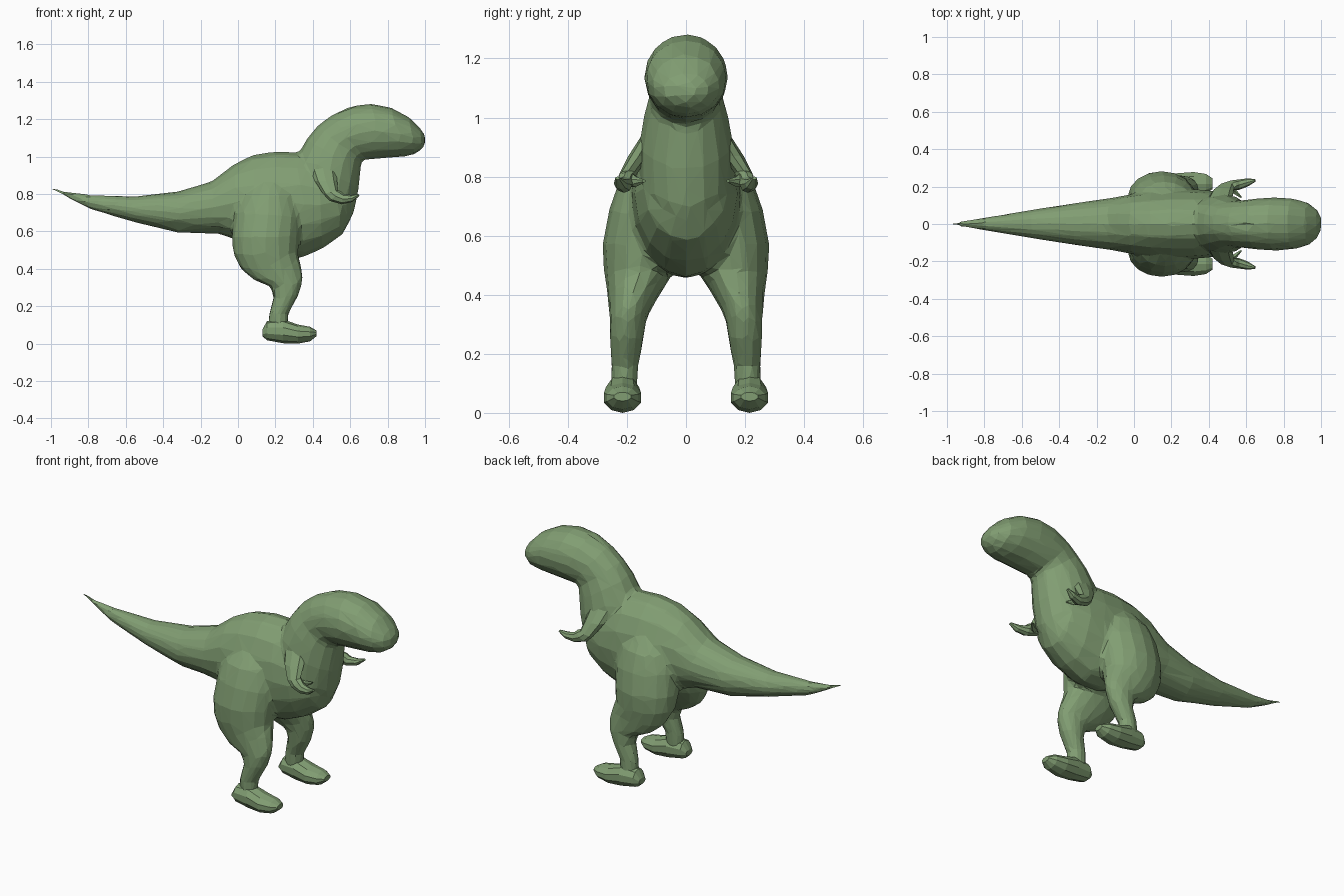
import bpy, bmesh, math
from mathutils import Vector

skin = bpy.data.materials.new("green_skin")
skin.diffuse_color = (0.22, 0.34, 0.17, 1)


def loft(bm, rings, sides=16, sign=1):
    """Skin oval rings. Ring: (x, z) of one edge, (x, z) of the opposite edge, half width, y centre."""
    loops = []
    for ax, az, bx, bz, w, y in rings:
        a, b = Vector((ax, y * sign, az)), Vector((bx, y * sign, bz))
        mid, up, side = (a + b) / 2, (a - b) / 2, Vector((0, w, 0))
        angles = [2 * math.pi * i / sides for i in range(sides)]
        loops.append([bm.verts.new(mid + up * math.cos(t) + side * math.sin(t)) for t in angles])
    faces = [bm.faces.new(loops[0]), bm.faces.new(loops[-1])]
    for p, q in zip(loops, loops[1:]):
        for i in range(sides):
            j = (i + 1) % sides
            faces.append(bm.faces.new((p[i], p[j], q[j], q[i])))
    bmesh.ops.recalc_face_normals(bm, faces=faces)


def finish(bm, name):
    mesh = bpy.data.meshes.new(name)
    bm.to_mesh(mesh)
    bm.free()
    mesh.materials.append(skin)
    obj = bpy.data.objects.new(name, mesh)
    bpy.context.collection.objects.link(obj)
    return obj


# Tail and torso, from tail tip to chest
torso = [
    (-1.01, .842, -1.01, .832, .005, 0), (-.93, .815, -.92, .783, .016, 0),
    (-.80, .797, -.79, .718, .035, 0), (-.55, .787, -.55, .648, .076, 0),
    (-.32, .814, -.32, .593, .112, 0), (-.14, .867, -.10, .587, .14, 0),
    (-.02, .96, 0, .55, .16, 0), (.08, 1.008, .10, .49, .175, 0),
    (.20, 1.028, .22, .455, .185, 0), (.33, 1.022, .34, .46, .185, 0),
    (.43, .98, .45, .507, .175, 0), (.52, .93, .56, .585, .14, 0),
    (.58, .86, .61, .68, .07, 0)]

# Neck and head, from chest to snout
head = [
    (.28, .90, .56, .59, .14, 0), (.30, .96, .62, .70, .16, 0),
    (.32, 1.01, .645, .83, .158, 0), (.365, 1.09, .655, .925, .142, 0),
    (.42, 1.16, .66, .97, .125, 0), (.50, 1.222, .67, .983, .127, 0),
    (.60, 1.268, .72, .986, .137, 0), (.71, 1.283, .79, .993, .142, 0),
    (.82, 1.262, .88, .999, .137, 0), (.915, 1.21, .945, 1.012, .115, 0),
    (.975, 1.15, .985, 1.04, .078, 0), (1.0, 1.115, 1.003, 1.075, .035, 0)]

# Thigh and shin, from hip to ankle
leg = [
    (.10, .86, .24, .86, .05, .12), (.02, .79, .31, .79, .105, .12),
    (-.02, .70, .34, .68, .135, .125), (-.035, .57, .33, .57, .14, .143),
    (-.025, .48, .32, .48, .12, .158), (.015, .40, .337, .42, .092, .175),
    (.08, .342, .348, .36, .072, .19), (.175, .302, .343, .32, .062, .197),
    (.19, .25, .32, .25, .058, .20), (.165, .16, .27, .16, .046, .207),
    (.16, .07, .265, .07, .045, .21)]

foot = [
    (.13, .075, .13, .04, .03, .215), (.155, .12, .155, .018, .05, .215),
    (.24, .13, .24, .002, .06, .215), (.32, .102, .32, 0, .066, .215),
    (.385, .09, .385, .012, .055, .215), (.42, .07, .42, .04, .03, .215)]

arm = [
    (.38, .95, .52, .96, .03, .11), (.41, .87, .53, .87, .035, .16),
    (.455, .80, .535, .82, .03, .195), (.49, .763, .55, .815, .028, .205),
    (.555, .745, .565, .80, .028, .21), (.61, .757, .605, .795, .022, .222),
    (.65, .79, .643, .80, .008, .232)]

inner_claw = [
    (.51, .82, .51, .765, .022, .195), (.545, .80, .545, .765, .018, .17),
    (.575, .79, .575, .78, .006, .142)]

# One fused skin for torso, head and legs, with large irregular facets
bm = bmesh.new()
loft(bm, torso)
loft(bm, head)
for s in (1, -1):
    loft(bm, leg, sign=s)
body = finish(bm, "body")
remesh = body.modifiers.new("fuse", 'REMESH')
remesh.mode = 'VOXEL'
remesh.voxel_size = 0.014
blend = body.modifiers.new("blend", 'SMOOTH')
blend.factor = 0.5
blend.iterations = 5
facets = body.modifiers.new("facets", 'DECIMATE')
facets.ratio = 0.045
facets.use_symmetry = True
facets.symmetry_axis = 'Y'

# Feet and arms
for s, label in ((1, "left"), (-1, "right")):
    bm = bmesh.new()
    loft(bm, foot, 10, s)
    finish(bm, label + "_foot")
    bm = bmesh.new()
    loft(bm, arm, 8, s)
    loft(bm, inner_claw, 6, s)
    finish(bm, label + "_arm")
